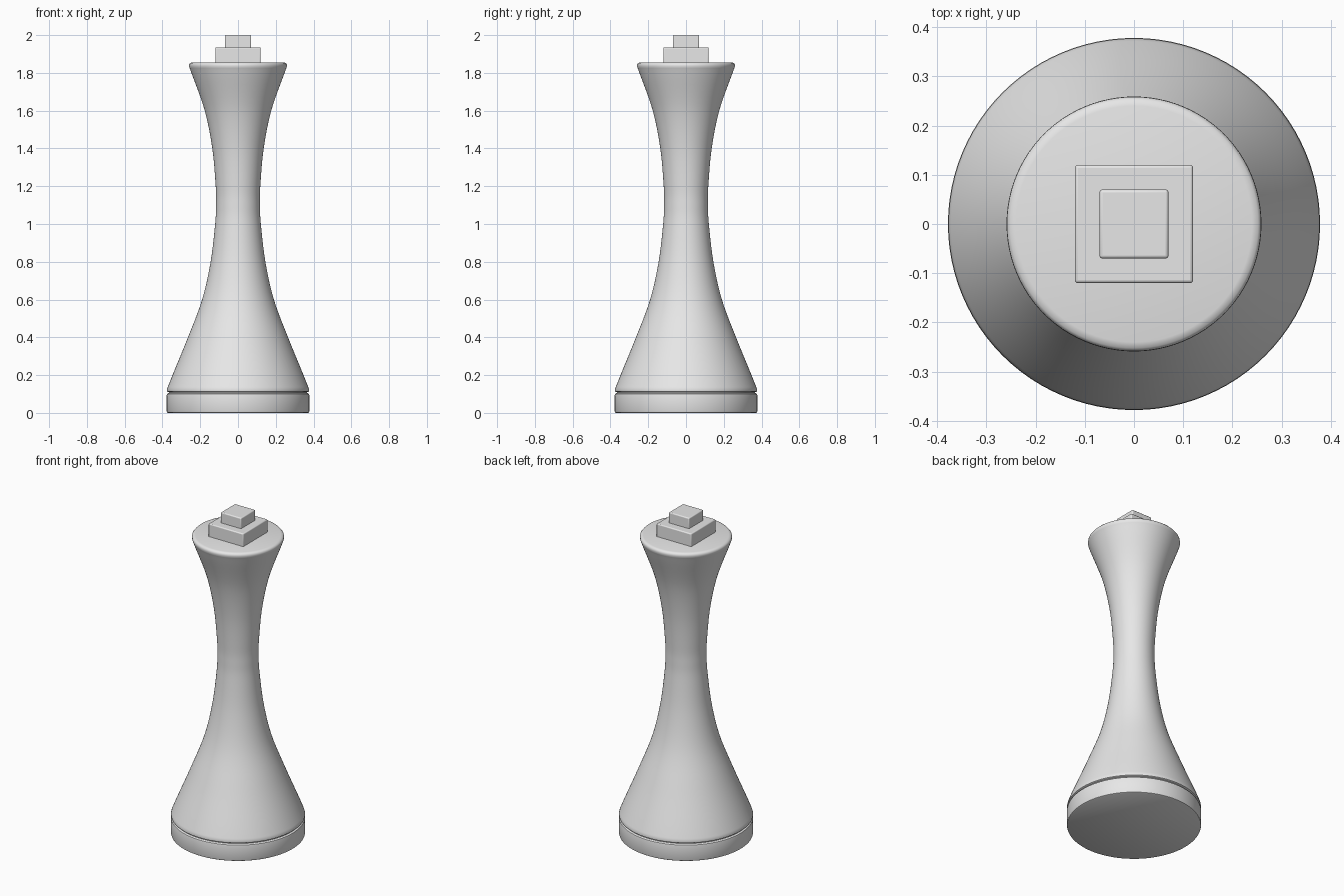
import bpy, bmesh, math

if "Cube" in bpy.data.objects:
    bpy.data.objects.remove(bpy.data.objects["Cube"])

# One light grey for the whole piece
grey = bpy.data.materials.new("light grey")
grey.diffuse_color = (0.8, 0.8, 0.8, 1)
grey.use_nodes = True
grey.node_tree.nodes["Principled BSDF"].inputs["Base Color"].default_value = grey.diffuse_color


def finish(name, bm, angle):
    bmesh.ops.recalc_face_normals(bm, faces=bm.faces)
    mesh = bpy.data.meshes.new(name)
    bm.to_mesh(mesh)
    bm.free()
    mesh.materials.append(grey)
    ob = bpy.data.objects.new(name, mesh)
    bpy.context.collection.objects.link(ob)
    bpy.ops.object.select_all(action='DESELECT')
    ob.select_set(True)
    bpy.context.view_layer.objects.active = ob
    bpy.ops.object.shade_smooth_by_angle(angle=math.radians(angle))
    return ob


def lathe(name, profile, sides=96):
    """Closed solid of revolution from (radius, height) points."""
    bm = bmesh.new()
    rings = []
    for r, z in profile:
        rings.append([bm.verts.new((r * math.cos(2 * math.pi * i / sides),
                                    r * math.sin(2 * math.pi * i / sides), z))
                      for i in range(sides)])
    for a, b in zip(rings, rings[1:]):
        for i in range(sides):
            j = (i + 1) % sides
            bm.faces.new((a[i], a[j], b[j], b[i]))
    bm.faces.new(rings[0][::-1])
    bm.faces.new(rings[-1])
    return finish(name, bm, 40)


def smooth_curve(pts, steps=6):
    """Catmull-Rom curve through the points."""
    p = [pts[0]] + pts + [pts[-1]]
    out = []
    for k in range(1, len(p) - 2):
        for s in range(steps):
            t = s / steps
            out.append(tuple(
                0.5 * (2 * b + (c - a) * t + (2 * a - 5 * b + 4 * c - d) * t * t
                       + (3 * b - a - 3 * c + d) * t ** 3)
                for a, b, c, d in zip(p[k - 1], p[k], p[k + 1], p[k + 2])))
    return out + [pts[-1]]


def block(name, width, z0, z1):
    bm = bmesh.new()
    bmesh.ops.create_cube(bm, size=1)
    for v in bm.verts:
        v.co = (v.co.x * width, v.co.y * width, z1 if v.co.z > 0 else z0)
    ob = finish(name, bm, 35)
    bev = ob.modifiers.new("soft edges", 'BEVEL')
    bev.width = 0.006
    bev.segments = 3
    return ob


# Base disc
lathe("base_disc", [(0.371, 0), (0.376, 0.003), (0.378, 0.009), (0.378, 0.092),
                    (0.376, 0.1), (0.369, 0.105)])

# Narrow groove between disc and body
lathe("groove", [(0.366, 0.1), (0.366, 0.115)])

# Waisted body with rounded rims
sides_curve = smooth_curve([(0.373, 0.135), (0.347, 0.2), (0.265, 0.4), (0.19, 0.6),
                            (0.145, 0.8), (0.121, 1.0), (0.116, 1.1), (0.118, 1.2),
                            (0.136, 1.4), (0.176, 1.6), (0.243, 1.79), (0.257, 1.828)])
lathe("body", [(0.37, 0.11), (0.376, 0.114), (0.377, 0.122)] + sides_curve
      + [(0.259, 0.837 + 1), (0.258, 1.846), (0.252, 1.853), (0.24, 1.856)])

# Stepped square crown
block("crown_lower_block", 0.24, 1.84, 1.935)
block("crown_upper_block", 0.14, 1.92, 2.0)
